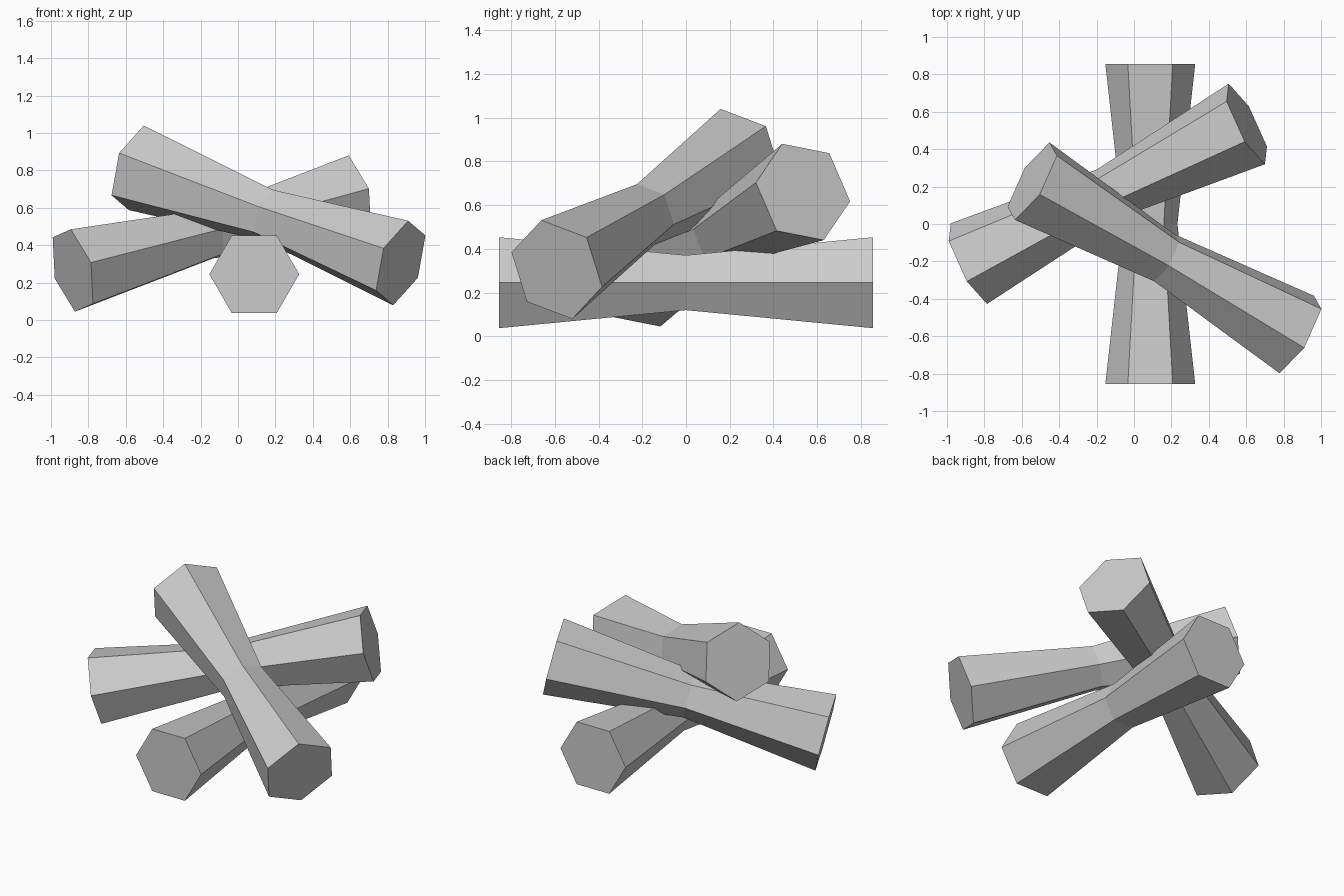
import bpy
import bmesh
from mathutils import Vector, Matrix

cube = bpy.data.objects.get("Cube")
if cube:
    bpy.data.objects.remove(cube, do_unlink=True)

# One plain grey for every log
grey = bpy.data.materials.new("plain grey")
grey.use_nodes = True
colour = (0.6, 0.6, 0.6, 1)
grey.diffuse_color = colour
grey.node_tree.nodes["Principled BSDF"].inputs["Base Color"].default_value = colour

SIDES = 6
END_RADIUS = 0.24
WAIST_RADIUS = 0.145


def make_log(name, start, end, corner):
    """Six-sided log with a narrow waist; corner points from the axis to one edge."""
    start, end = Vector(start), Vector(end)
    axis = (end - start).normalized()
    u = Vector(corner)
    u = (u - axis * u.dot(axis)).normalized()
    v = axis.cross(u)
    turn = Matrix((u, v, axis)).transposed().to_4x4()

    bm = bmesh.new()
    rings = []
    for t, radius in ((0, END_RADIUS), (0.5, WAIST_RADIUS), (1, END_RADIUS)):
        place = Matrix.Translation(start.lerp(end, t)) @ turn
        ring = bmesh.ops.create_circle(bm, segments=SIDES, radius=radius, matrix=place)
        rings.append(ring["verts"])
    # Sides
    for a, b in zip(rings, rings[1:]):
        for i in range(SIDES):
            j = (i + 1) % SIDES
            bm.faces.new((a[i], a[j], b[j], b[i]))
    # Flat ends
    bm.faces.new(rings[0])
    bm.faces.new(rings[-1])
    bmesh.ops.recalc_face_normals(bm, faces=bm.faces)

    mesh = bpy.data.meshes.new(name)
    bm.to_mesh(mesh)
    bm.free()
    mesh.materials.append(grey)
    obj = bpy.data.objects.new(name, mesh)
    bpy.context.collection.objects.link(obj)
    return obj


make_log("bottom_log", (0.087, -0.855, 0.245), (0.087, 0.855, 0.245), (0, 0, 1))
make_log("middle_log", (-0.883, -0.212, 0.265), (0.603, 0.535, 0.66), (-0.068, 0.015, 0.23))
make_log("top_log", (0.87, -0.591, 0.305), (-0.544, 0.229, 0.814), (0.1, 0.038, 0.216))
